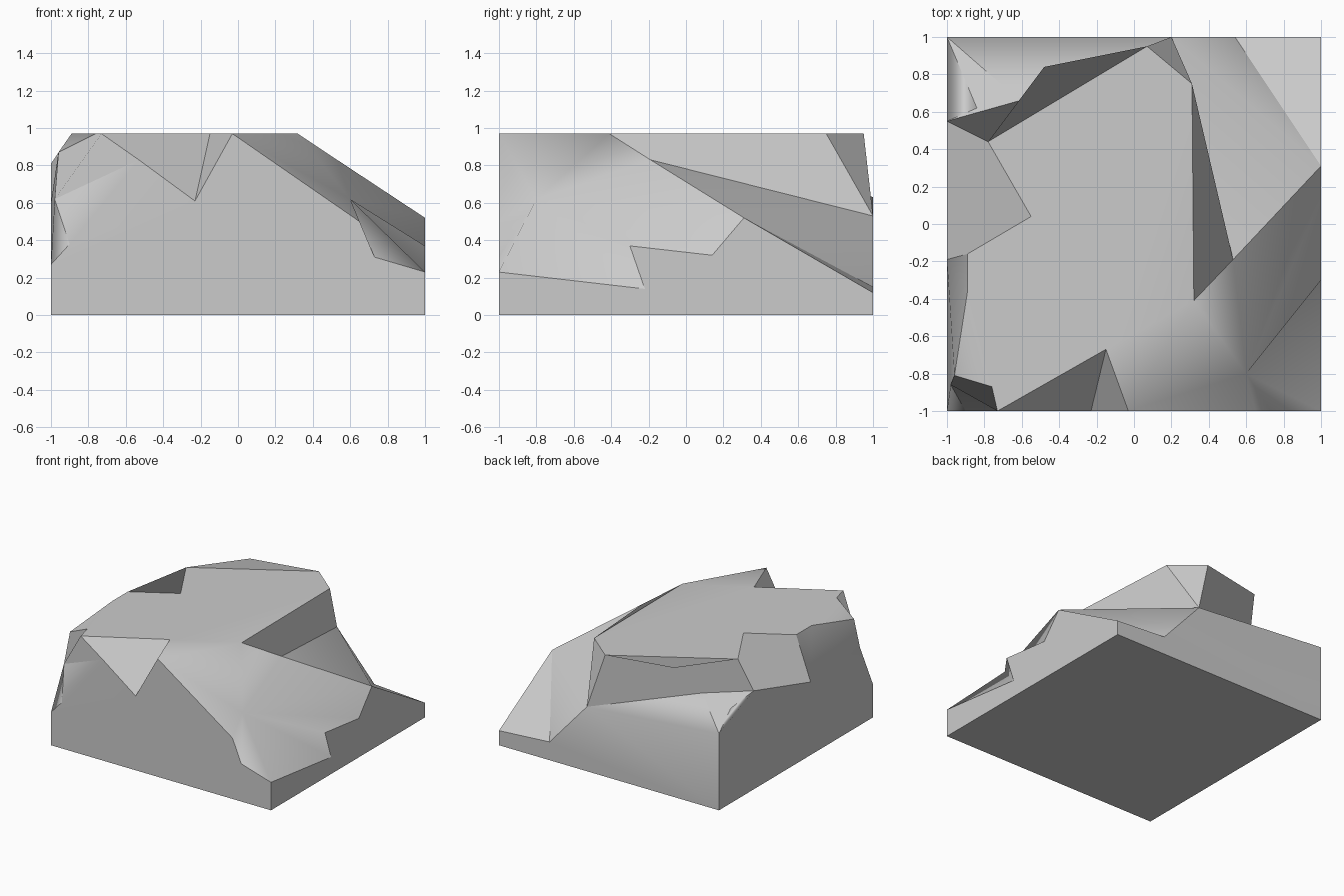
import bpy
from mathutils import Vector

if "Cube" in bpy.data.objects:
    bpy.data.objects.remove(bpy.data.objects["Cube"])

TOP = 0.97
P = {}


def add(names, coords, fix=None):
    """Name a run of points; fix = (axis, value) fills in the shared coordinate."""
    for n, c in zip(names, coords):
        c = list(c)
        if fix:
            c.insert(fix[0], fix[1])
        P[n] = Vector(c)


# square footprint
add("0123", [(-1, -1), (1, -1), (1, 1), (-1, 1)], (2, 0))
# flat plateau outline
add("ABCDEFGHIJKL", [(-.73, -1), (-.15, -.67), (-.03, -1), (.32, -.41),
                     (.31, .75), (.07, .95), (-.48, .84), (-.78, .44),
                     (-.55, .04), (-.89, -.16), (-.89, -.36), (-.76, -.87)], (2, TOP))
# broken rims of the front, right, back and left walls
add("gabcdef", [(-1, .27), (-.9, .38), (-.53, .83), (-.23, .61),
                (.65, .5), (.73, .31), (1, .23)], (1, -1))
add("hijk", [(-.22, .14), (-.3, .37), (.14, .32), (.31, .52)], (0, 1))
add("lmno", [(1, .12), (.54, .15), (.2, .53), (-1, .63)], (1, 1))
add("pq", [(.55, .81), (-.19, .6)], (0, -1))
# inner chip corners
add("rstuvw", [(-.98, -.86, .62), (-.96, -.81, .87), (-.84, .62, .65),
               (-.61, .66, .73), (.53, -.19, .83), (.6, -.8, .62)])


def fan(hub, ring):
    return [hub + ring[i:i + 2] for i in range(len(ring) - 1)]


# each patch: (faces, blended shading or one facet direction)
patches = [
    (["0321"], False),                                             # underside
    (["01fedCcbag", "abr"], True),                                 # front wall
    (["12lkjihf"], False),                                         # right wall
    (["23onml", "nou"], True),                                     # back wall
    (["30gqpo", "pto", "gar"] + fan("q", "grsKJ"), True),          # left wall
    (["ABDEFHIJKL", "sLK", "DBC"] + fan("w", "CdefhijkvDC"), True),  # plateau and slope
    (["AbcB"], False), (["cCB"], False),                           # front notch
    (fan("r", "bALs"), False),                                     # front left chip
    (["IHJ", "JHpq"], False),                                      # left chip
    (["HGF", "HFnu", "Hup"], False),                               # back left face
    (["put", "uot"], False),                                       # back left nook
    (["FEn"], False),                                              # back chip
    (fan("E", "Dvn"), False),                                      # right upper face
    (fan("n", "vkm"), True),                                       # right ledge
    (["mkl"], False),                                              # back right corner
]


def area_vector(face):
    a = P[face[0]]
    total = Vector((0, 0, 0))
    for i in range(1, len(face) - 1):
        total += (P[face[i]] - a).cross(P[face[i + 1]] - a)
    return total


# assemble faces and the shading direction of every corner
index = {n: i for i, n in enumerate(P)}
faces, normals = [], []
for group, blend in patches:
    whole = sum((area_vector(f) for f in group), Vector((0, 0, 0)))
    for f in group:
        faces.append([index[n] for n in f])
        for n in f:
            d = whole
            if blend:
                d = sum((area_vector(g) for g in group if n in g), Vector((0, 0, 0)))
            normals.append(d.normalized())

mesh = bpy.data.meshes.new("boulder")
mesh.from_pydata(list(P.values()), [], faces)
mesh.polygons.foreach_set("use_smooth", [True] * len(faces))
mesh.update()
mesh.normals_split_custom_set(normals)

stone = bpy.data.materials.new("grey stone")
stone.diffuse_color = (0.6, 0.6, 0.6, 1)
stone.use_nodes = True
stone.node_tree.nodes["Principled BSDF"].inputs["Base Color"].default_value = stone.diffuse_color
mesh.materials.append(stone)

boulder = bpy.data.objects.new("boulder", mesh)
bpy.context.collection.objects.link(boulder)
